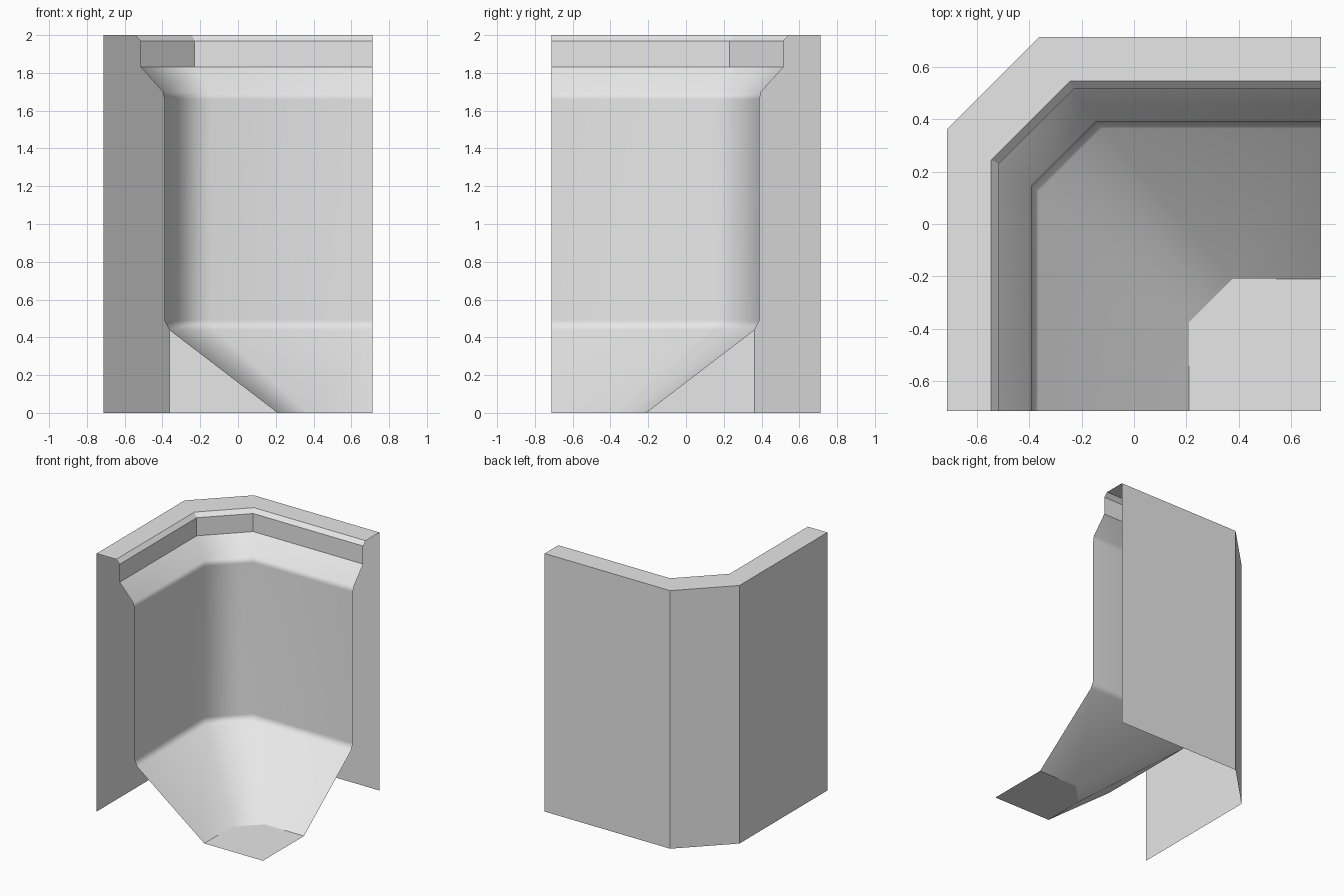
import bpy
import bmesh

cube = bpy.data.objects.get("Cube")
if cube:
    bpy.data.objects.remove(cube, do_unlink=True)

EDGE = 0.713  # half width of the square footprint

grey = bpy.data.materials.new("plain_grey")
grey.use_nodes = True
grey.diffuse_color = (0.8, 0.8, 0.8, 1)
grey.node_tree.nodes["Principled BSDF"].inputs["Base Color"].default_value = (0.8, 0.8, 0.8, 1)


def ring(offset, corner, z):
    """Open outline round the chamfered back corner at one height."""
    return [(-offset, -EDGE, z), (-offset, corner, z),
            (-corner, offset, z), (EDGE, offset, z)]


def finish(name, bm, smooth=False):
    mesh = bpy.data.meshes.new(name)
    for face in bm.faces:
        face.smooth = smooth
    bm.to_mesh(mesh)
    bm.free()
    mesh.materials.append(grey)
    obj = bpy.data.objects.new(name, mesh)
    bpy.context.collection.objects.link(obj)
    if smooth:
        mod = obj.modifiers.new("area_normals", "WEIGHTED_NORMAL")
        mod.mode = "FACE_AREA"
        mod.weight = 50
    return obj


def sweep(name, profile, smooth=False):
    """Carry an (offset, corner, height) profile around the corner."""
    bm = bmesh.new()
    rings = [[bm.verts.new(p) for p in ring(*row)] for row in profile]
    for low, high in zip(rings, rings[1:]):
        for i in range(len(low) - 1):
            bm.faces.new((low[i], low[i + 1], high[i + 1], high[i]))
    return finish(name, bm, smooth)


# Key outlines shared by neighbouring parts
foot = (-0.21, -0.375, 0)
ledge = (0.515, 0.23, 1.83)
lip = (0.515, 0.23, 1.97)
rim_inner = (0.545, 0.245, 2)
rim_outer = (EDGE, 0.363, 2)

# Sloped base, wall and upper flare with softened bends
sweep("inner_wall", [foot, (0.365, 0.123, 0.44), (0.39, 0.145, 0.49),
                     (0.39, 0.145, 1.66), (0.398, 0.15, 1.70), ledge], smooth=True)

# Crisp band, bevelled lip, flat rim and outside wall
sweep("upper_band", [ledge, lip])
sweep("lip_bevel", [lip, rim_inner])
sweep("top_rim", [rim_inner, rim_outer])
sweep("outer_wall", [rim_outer, (EDGE, 0.363, 0)])

# Flat floor in the front corner
bm = bmesh.new()
outline = ring(*foot) + [(EDGE, -EDGE, 0)]
bm.faces.new([bm.verts.new(p) for p in reversed(outline)])
finish("floor", bm)
